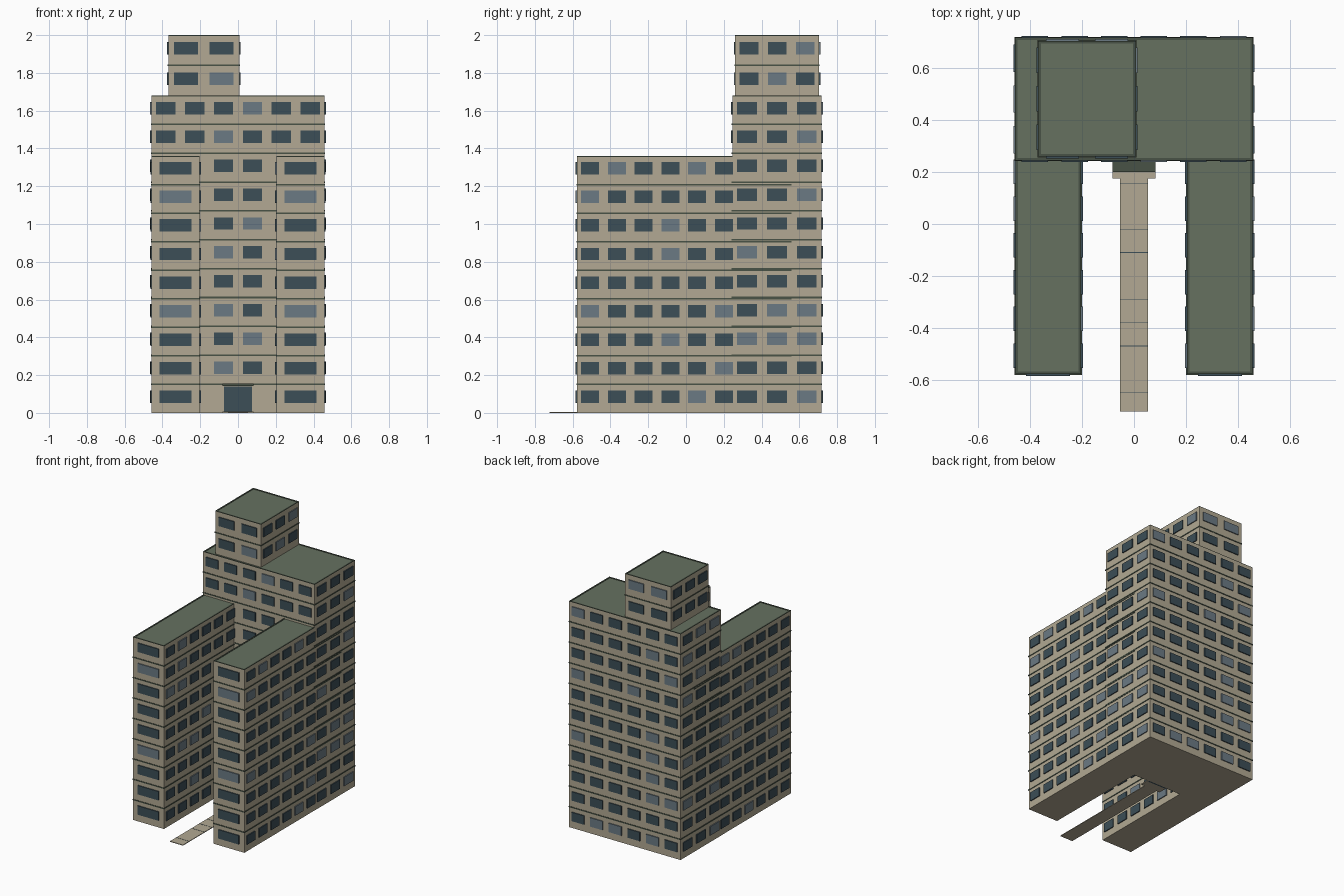
import bpy, bmesh, random
from mathutils import Vector

if "Cube" in bpy.data.objects:
    bpy.data.objects.remove(bpy.data.objects["Cube"])

random.seed(4)


def material(name, rgb):
    m = bpy.data.materials.new(name)
    lin = [c / 12.92 if c < 0.04 else ((c + 0.055) / 1.055) ** 2.4 for c in (v / 255 for v in rgb)]
    m.diffuse_color = (*lin, 1)
    m.use_nodes = True
    m.node_tree.nodes["Principled BSDF"].inputs["Base Color"].default_value = m.diffuse_color
    return m


WALL = material("stone_beige", (178, 169, 147))
ROOF = material("roof_green", (102, 113, 96))
TRIM = material("dark_green_trim", (72, 82, 70))
GLASS = material("dark_glass", (60, 78, 87))
LIT = material("pale_glass", (107, 122, 132))


def boxes(name, mats, items):
    """One object from (low corner, high corner, material slot) boxes."""
    bm = bmesh.new()
    for lo, hi, slot in items:
        lo, hi = Vector(lo), Vector(hi)
        made = bmesh.ops.create_cube(bm, size=1)["verts"]
        for v in made:
            v.co = (lo + hi) / 2 + v.co * (hi - lo)
        for f in {f for v in made for f in v.link_faces}:
            f.material_index = slot
    mesh = bpy.data.meshes.new(name)
    bm.to_mesh(mesh)
    bm.free()
    for m in mats:
        mesh.materials.append(m)
    ob = bpy.data.objects.new(name, mesh)
    bpy.context.collection.objects.link(ob)
    return ob


def block(name, x0, x1, y0, y1, z0, z1, floors, counts, skip, lit):
    """Walls, floor bands, windows, roof and rim of one building volume."""
    step = (z1 - z0) / floors
    top = z1 - 0.004
    boxes(name + "_walls", [WALL], [((x0, y0, z0), (x1, y1, top), 0)])
    # thin bands between the floors
    e, h = 0.003, 0.004
    boxes(name + "_floor_bands", [TRIM],
          [((x0 - e, y0 - e, z0 + f * step - h), (x1 + e, y1 + e, z0 + f * step + h), 0)
           for f in range(1, floors)])
    # roof deck and narrow rim
    w = 0.010
    boxes(name + "_roof", [ROOF], [((x0 + w, y0 + w, top - 0.01), (x1 - w, y1 - w, top + 0.001), 0)])
    boxes(name + "_roof_rim", [TRIM], [
        ((x0, y0, top), (x1, y0 + w, z1), 0), ((x0, y1 - w, top), (x1, y1, z1), 0),
        ((x0, y0 + w, top), (x0 + w, y1 - w, z1), 0), ((x1 - w, y0 + w, top), (x1, y1 - w, z1), 0)])
    # window plates on each side
    panes, d = [], 0.007
    for side, n in counts.items():
        along_x = side in ("front", "back")
        a, b = (x0, x1) if along_x else (y0, y1)
        pitch = (b - a) / n
        for f in range(floors):
            zc = z0 + (f + 0.5) * step + 0.01
            for i in range(n):
                if skip(side, f, i):
                    continue
                bright = lit(side, f, i)
                if bright is None:
                    bright = random.random() < 0.2
                c, hw, hz = a + (i + 0.5) * pitch, pitch * 0.335, 0.033
                wall = {"front": y0, "back": y1, "left": x0, "right": x1}[side]
                p, q = (wall - d, wall + d / 2) if side in ("front", "left") else (wall - d / 2, wall + d)
                if along_x:
                    lo, hi = (c - hw, p, zc - hz), (c + hw, q, zc + hz)
                else:
                    lo, hi = (p, c - hw, zc - hz), (q, c + hw, zc + hz)
                panes.append((lo, hi, int(bright)))
    boxes(name + "_windows", [GLASS, LIT], panes)


# main slab: front windows only where the wings leave the wall open
main_lit = {(10, 3), (9, 2), (6, 3), (5, 2), (3, 2), (2, 3), (1, 2)}
block("main_block", -0.458, 0.458, 0.245, 0.718, 0, 1.68, 11,
      {"front": 6, "back": 6, "left": 3, "right": 3},
      lambda s, f, i: s == "front" and (f == 0 or (f < 9 and i not in (2, 3))),
      lambda s, f, i: (f, i) in main_lit if s == "front" else None)

# rooftop tower
tower_lit = {("front", 0, 1), ("right", 0, 1), ("right", 1, 2)}
block("tower", -0.369, 0.007, 0.26, 0.705, 1.68, 2.0, 2,
      {"front": 2, "back": 2, "left": 3, "right": 3},
      lambda s, f, i: False,
      lambda s, f, i: (s, f, i) in tower_lit if s in ("front", "right") else None)

# two front wings running back into the main slab
wing_lit = {(8, 1), (8, 4), (7, 0), (6, 3), (5, 3), (3, 0), (3, 5), (2, 3), (1, 5), (0, 4)}
for name, x0, x1, outer in (("left_wing", -0.457, -0.204, "left"), ("right_wing", 0.204, 0.457, "right")):
    block(name, x0, x1, -0.578, 0.555, 0, 1.36, 9,
          {"front": 1, "left": 8, "right": 8},
          lambda s, f, i: s != "front" and i > 5,
          lambda s, f, i: f in (3, 7) if s == "front"
          else ((f, i) in wing_lit if s == outer == "right" else None))

# entrance door, canopy and doorstep
boxes("entrance_door", [GLASS], [((-0.075, 0.238, 0), (0.075, 0.25, 0.14), 0)])
boxes("entrance_canopy", [TRIM], [((-0.082, 0.2, 0.143), (0.082, 0.25, 0.155), 0)])
boxes("doorstep", [WALL], [((-0.082, 0.175, 0), (0.082, 0.25, 0.008), 0)])

# paved path with thin joints
boxes("path", [WALL], [((-0.053, -0.722, 0), (0.053, 0.18, 0.005), 0)])
boxes("path_joints", [GLASS],
      [((-0.053, y - 0.0015, 0.003), (0.053, y + 0.0015, 0.006), 0)
       for y in (0.155, -0.02, -0.11, -0.29, -0.38, -0.47, -0.65)])
